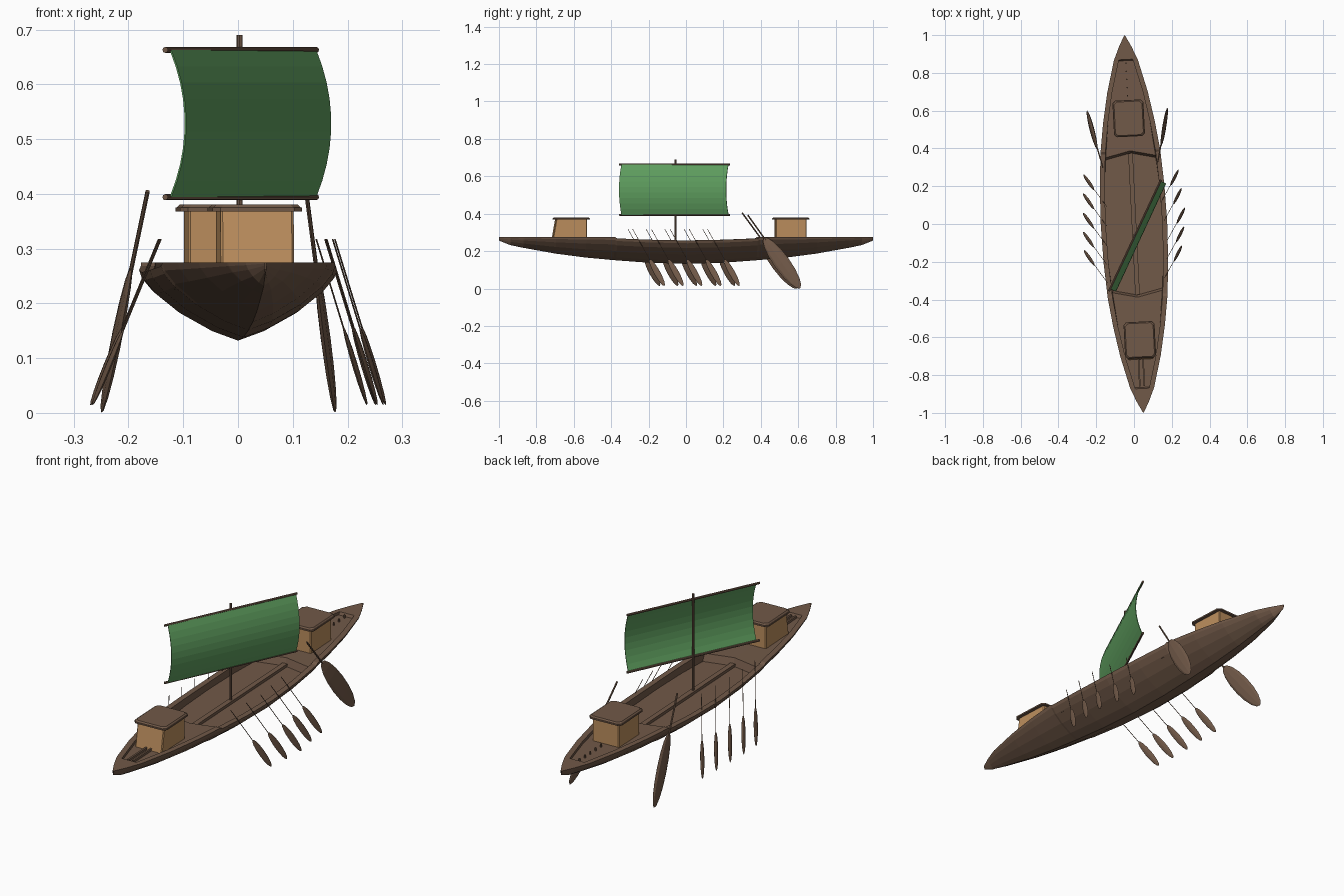
import bpy, bmesh, math
from mathutils import Matrix, Vector

if "Cube" in bpy.data.objects:
    bpy.data.objects.remove(bpy.data.objects["Cube"])

TURN = Matrix.Rotation(0.05, 4, 'Z')   # the whole boat sits slightly askew


def material(name, rgb):
    m = bpy.data.materials.new(name)
    m.diffuse_color = (*rgb, 1)
    m.use_nodes = True
    m.node_tree.nodes["Principled BSDF"].inputs["Base Color"].default_value = m.diffuse_color
    return m


WOOD = material("dark_wood", (0.165, 0.10, 0.065))
TAN = material("tan_wall", (0.50, 0.27, 0.11))
GREEN = material("green_cloth", (0.115, 0.345, 0.115))


def finish(name, bm, mat, matrix=None):
    if matrix:
        bm.transform(matrix)
    bmesh.ops.recalc_face_normals(bm, faces=bm.faces)
    me = bpy.data.meshes.new(name)
    bm.to_mesh(me)
    bm.free()
    me.materials.append(mat)
    ob = bpy.data.objects.new(name, me)
    bpy.context.collection.objects.link(ob)
    return ob


def rod(bm, a, b, r, sides=6):
    a, b = Vector(a), Vector(b)
    q = (b - a).to_track_quat('Z', 'Y').to_matrix().to_4x4()
    bmesh.ops.create_cone(bm, cap_ends=True, segments=sides, radius1=r, radius2=r,
                          depth=(b - a).length, matrix=Matrix.Translation((a + b) / 2) @ q)


def box(bm, lo, hi):
    lo, hi = Vector(lo), Vector(hi)
    bmesh.ops.create_cube(bm, size=1, matrix=Matrix.Translation((lo + hi) / 2)
                          @ Matrix.Diagonal((*(hi - lo), 1)))


def prism(bm, low, high, z0, z1):
    a = [bm.verts.new((x, y, z0)) for x, y in low]
    b = [bm.verts.new((x, y, z1)) for x, y in high]
    bm.faces.new(a)
    bm.faces.new(b)
    for i in range(len(a)):
        j = (i + 1) % len(a)
        bm.faces.new((a[i], a[j], b[j], b[i]))


# Hull: stations of (distance, half width, keel z, sheer z, deck z, deck chevron shift)
half = [(1.0, .002, .256, .275, .275, 0), (.94, .033, .232, .275, .275, 0),
        (.872, .062, .218, .275, .275, 0), (.866, .064, .217, .275, .262, 0),
        (.70, .107, .187, .275, .261, 0), (.54, .137, .166, .275, .260, 0),
        (.388, .158, .152, .275, .259, -.03), (.376, .159, .151, .268, .225, -.03),
        (.20, .171, .138, .261, .225, 0)]
stations = [(-s[0], *s[1:5], -s[5]) for s in half]
stations += [(0, .176, .132, .257, .225, 0)] + half[::-1]
section = [(0, 0), (.27, .14), (.6, .40), (.85, .68), (.97, .88), (1, 1)]

bm = bmesh.new()
rings = []
for v, w, keel, sheer, deck, shift in stations:
    inner = max(w - .026, w * .4)
    side = [(w * a, v, keel + (sheer - keel) * b) for a, b in section]
    side += [(inner, v, sheer), (inner, v + shift, deck), (0, v, deck)]
    mirrored = [(-x, y, z) for x, y, z in side[-2:0:-1]]
    rings.append([bm.verts.new(p) for p in side + mirrored])
for r, s in zip(rings, rings[1:]):
    for i in range(len(r)):
        j = (i + 1) % len(r)
        bm.faces.new((r[i], r[j], s[j], s[i]))
bmesh.ops.remove_doubles(bm, verts=bm.verts, dist=.0001)
finish("hull", bm, WOOD, TURN)

# Centre beam along the open middle
bm = bmesh.new()
box(bm, (-.012, -.375, .215), (.012, .375, .238))
finish("centre_beam", bm, WOOD, TURN)

# Deck rails in front of the fore cabin, pegs behind the aft cabin
bm = bmesh.new()
for x in (-.012, .012):
    box(bm, (x - .004, -.86, .255), (x + .004, -.69, .272))
finish("deck_rails", bm, WOOD, TURN)
bm = bmesh.new()
for i in range(5):
    rod(bm, (0, .68 + i * .043, .255), (0, .68 + i * .043, .276), .004)
finish("deck_pegs", bm, WOOD, TURN)


def outline(hx, hy, c, flare=0):
    # rectangle with clipped corners; flare pushes the outer end outward
    pts = [(hx, hy - c), (hx - c, hy), (c - hx, hy), (-hx, hy - c),
           (-hx, c - hy), (c - hx, -hy), (hx - c, -hy), (hx, c - hy)]
    return [(x, y - (flare if y < 0 else 0)) for x, y in pts]


# Cabins: one near each end, outer wall leaning
for name, place, flare in (
        ("fore", Matrix.Translation((0, -.615, 0)), .02),
        ("aft", Matrix.Translation((0, .56, 0)) @ Matrix.Rotation(math.pi, 4, 'Z'), 0)):
    bm = bmesh.new()
    prism(bm, outline(.067, .083, .004, flare), outline(.067, .083, .004), .255, .37)
    finish(name + "_cabin_walls", bm, TAN, TURN @ place)
    bm = bmesh.new()
    prism(bm, outline(.082, .097, .014), outline(.082, .097, .014), .368, .375)
    prism(bm, outline(.08, .095, .014), outline(.074, .089, .014), .375, .381)
    finish(name + "_cabin_roof", bm, WOOD, TURN @ place)

# Mast and the two yards
bm = bmesh.new()
rod(bm, (.003, -.057, .22), (.003, -.057, .69), .0055, 8)
finish("mast", bm, WOOD)
for name, z in (("lower_yard", .394), ("upper_yard", .663)):
    bm = bmesh.new()
    rod(bm, (-.133, -.356, z), (.143, .234, z), .0055, 8)
    finish(name, bm, WOOD)

# Sail: bands bulging away from the mast
bm = bmesh.new()
a, b, bulge = Vector((-.123, -.345, 0)), Vector((.142, .227, 0)), Vector((.027, -.0125, 0))
rows = []
for i in range(10):
    t = i / 9
    off = bulge * (1 - (2 * t - 1) ** 2) + Vector((0, 0, .395 + .267 * t))
    rows.append((bm.verts.new(a + off), bm.verts.new(b + off)))
for r, s in zip(rows, rows[1:]):
    bm.faces.new((r[0], r[1], s[1], s[0]))
sail = finish("sail", bm, GREEN)
thick = sail.modifiers.new("thickness", 'SOLIDIFY')
thick.thickness = .003
thick.offset = 0


def oar(name, top, tip, length, width, depth, r):
    # thin shaft with a flat lens-shaped blade facing sideways
    top, tip = Vector(top), Vector(tip)
    d = (tip - top).normalized()
    n = (Vector((1, 0, 0)) - d * d.x).normalized()
    w = d.cross(n)
    bm = bmesh.new()
    rod(bm, top, tip - d * length * .7, r)
    c = tip - d * length / 2
    frame = Matrix((n * depth / 2, w * width / 2, d * length / 2)).transposed().to_4x4()
    bmesh.ops.create_uvsphere(bm, u_segments=8, v_segments=8, radius=1,
                              matrix=Matrix.Translation(c) @ frame)
    finish(name, bm, WOOD)


# Rowing oars, five a side
right_tips = [(.255, -.115), (.266, -.015), (.27, .085), (.252, .187), (.236, .285)]
left_tips = [(-.266, -.14), (-.27, -.043), (-.27, .057), (-.27, .16), (-.268, .26)]
for side, tips, dx in (("right", right_tips, -.093), ("left", left_tips, .125)):
    for i, (x, y) in enumerate(tips):
        oar(f"{side}_oar_{i + 1}", (x + dx, y - .17, .317), (x, y, .014), .17, .033, .010, .0015)

# Steering oars at the back
oar("right_steering_oar", (.126, .33, .393), (.178, .61, .001), .335, .085, .018, .004)
oar("left_steering_oar", (-.165, .30, .405), (-.25, .595, .001), .335, .085, .018, .004)
